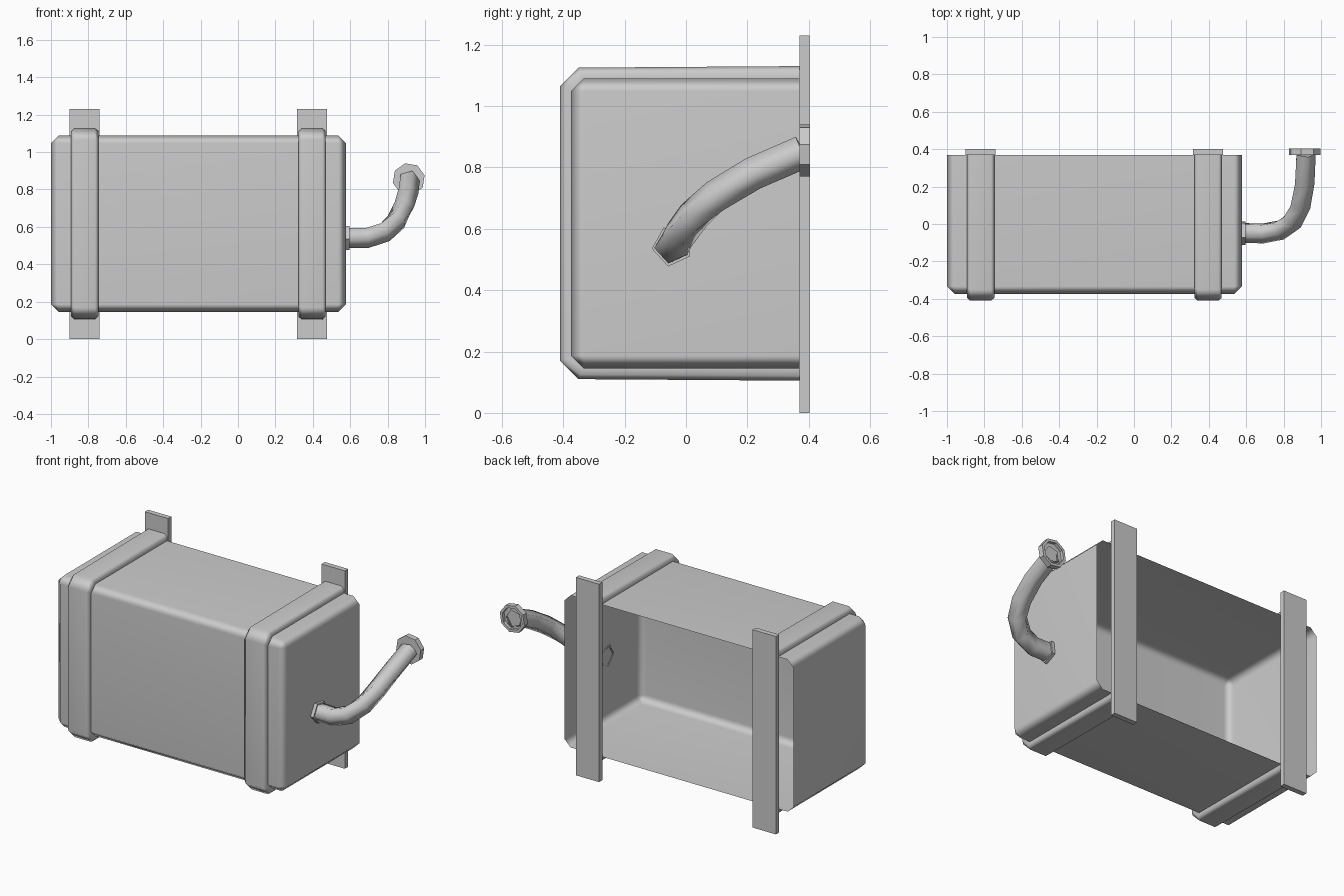
import bpy, bmesh, math
from mathutils import Vector

if "Cube" in bpy.data.objects:
    bpy.data.objects.remove(bpy.data.objects["Cube"], do_unlink=True)

steel = bpy.data.materials.new("grey steel")
steel.use_nodes = True
GREY = (0.6, 0.6, 0.6, 1)
steel.diffuse_color = GREY
steel.node_tree.nodes["Principled BSDF"].inputs["Base Color"].default_value = GREY


def finish(name, bm, angle=50, weighted=True, fix=True):
    if fix:
        bmesh.ops.recalc_face_normals(bm, faces=bm.faces)
    me = bpy.data.meshes.new(name)
    bm.to_mesh(me)
    bm.free()
    me.materials.append(steel)
    ob = bpy.data.objects.new(name, me)
    bpy.context.collection.objects.link(ob)
    bpy.ops.object.select_all(action='DESELECT')
    ob.select_set(True)
    bpy.context.view_layer.objects.active = ob
    bpy.ops.object.shade_smooth_by_angle(angle=math.radians(angle))
    if weighted:
        mod = ob.modifiers.new("weighted normals", 'WEIGHTED_NORMAL')
        mod.keep_sharp = True
    return ob


def box(bm, lo, hi):
    lo, hi = Vector(lo), Vector(hi)
    verts = bmesh.ops.create_cube(bm, size=1)["verts"]
    for v in verts:
        v.co = (lo + hi) / 2 + v.co * (hi - lo)


def loft(bm, rings, closed):
    """Skin successive rows of points and return the rows of vertices."""
    rows = [[bm.verts.new(p) for p in ring] for ring in rings]
    n = len(rows[0])
    for a, b in zip(rows, rows[1:]):
        for i in range(n if closed else n - 1):
            j = (i + 1) % n
            bm.faces.new((a[i], a[j], b[j], b[i]))
    return rows


# Tank shell: chamfered box with an open back
BACK = 0.37
bm = bmesh.new()
box(bm, (-1, -0.375, 0.145), (0.577, BACK, 1.09))
bmesh.ops.delete(bm, geom=[f for f in bm.faces if f.normal.y > 0.9], context='FACES')
bmesh.ops.bevel(bm, geom=[e for e in bm.edges if not e.is_boundary], offset=0.042,
                offset_type='OFFSET', segments=1, affect='EDGES', clamp_overlap=True)
bmesh.ops.recalc_face_normals(bm, faces=bm.faces)
# point the open shell's normals outward
if next(f for f in bm.faces if abs(f.normal.y) > 0.9).normal.y > 0:
    bmesh.ops.reverse_faces(bm, faces=bm.faces)
finish("tank_shell", bm, fix=False)


def strap_path(front, bottom, top, cut, flare=0):
    """U-shaped outline in y and z, with cut corners."""
    return [(BACK, top + flare), (front + cut, top), (front, top - cut),
            (front, bottom + cut), (front + cut, bottom), (BACK, bottom - flare)]


# Straps with softened edges, and the mounting plates behind them
inner = strap_path(-0.375, 0.145, 1.09, 0.042)
shoulder = strap_path(-0.395, 0.125, 1.11, 0.052, 0.004)
outer = strap_path(-0.41, 0.11, 1.125, 0.06, 0.005)
for side, x in (("right", -0.82), ("left", 0.396)):
    bm = bmesh.new()
    section = [(-0.073, inner), (-0.073, shoulder), (-0.056, outer),
               (0.056, outer), (0.073, shoulder), (0.073, inner)]
    loft(bm, [[(x + dx, y, z) for y, z in path] for dx, path in section], False)
    finish(side + "_strap", bm)
    bm = bmesh.new()
    box(bm, (x - 0.08, BACK, 0), (x + 0.08, 0.402, 1.23))
    finish(side + "_mounting_plate", bm, 30, False)


def pentagon(centre, tangent, radius):
    """Five points round a centre, square to the tangent."""
    t = Vector(tangent).normalized()
    down = Vector((0.25, -0.2, -1))
    u = (down - t * down.dot(t)).normalized()
    v = t.cross(u)
    return [Vector(centre) + radius * (u * math.cos(a) + v * math.sin(a))
            for a in (math.tau * i / 5 for i in range(5))]


# Filler pipe: five-sided tube swept along a bend
path = [Vector(p) for p in (
    (0.575, -0.045, 0.543), (0.69, -0.047, 0.543), (0.78, -0.03, 0.572),
    (0.85, 0.02, 0.635), (0.888, 0.1, 0.705), (0.908, 0.22, 0.78), (0.915, 0.38, 0.85))]
rings = []
for i, p in enumerate(path):
    tangent = path[min(i + 1, len(path) - 1)] - path[max(i - 1, 0)]
    rings.append(pentagon(p, tangent, 0.057))
bm = bmesh.new()
loft(bm, rings, True)
finish("filler_pipe", bm, 80, False)

# Collar where the pipe leaves the tank
bm = bmesh.new()
rows = loft(bm, [pentagon((x, -0.045, 0.543), (1, 0, 0), 0.067)
                 for x in (0.575, 0.597)], True)
bm.faces.new(rows[1])
finish("pipe_collar", bm, 30, False)

# Eight-sided wall flange: a rim round a recessed seat with the pipe opening
bm = bmesh.new()


def octagon(radius, y):
    return [(0.913 + radius * math.cos(a), y, 0.855 + radius * math.sin(a))
            for a in (math.tau * (i + 0.3) / 8 for i in range(8))]


rows = loft(bm, [octagon(0.07, 0.385), octagon(0.07, 0.404),
                 octagon(0.087, 0.404), octagon(0.087, BACK)], True)
bm.faces.new(rows[-1])
hole = [bm.verts.new((p.x, 0.385, p.z)) for p in pentagon(path[-1], (0, 1, 0), 0.052)]
edges = [bm.edges.new((hole[i], hole[(i + 1) % 5])) for i in range(5)]
edges += [e for e in bm.edges if e.is_boundary and e not in edges]
bmesh.ops.triangle_fill(bm, edges=edges, use_beauty=True)
finish("pipe_flange", bm, 30, False)
